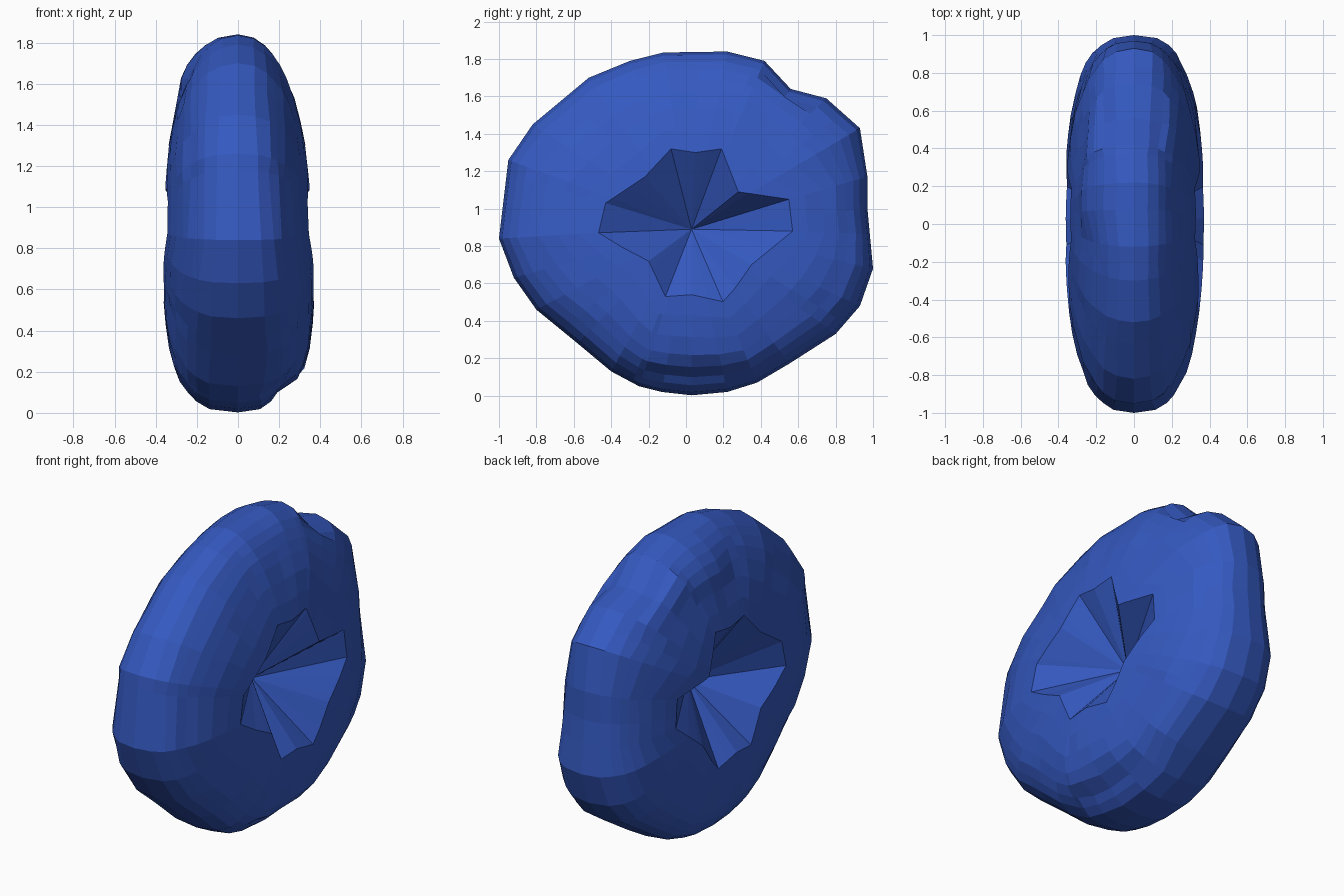
import bpy, bmesh, math, random

if "Cube" in bpy.data.objects:
    bpy.data.objects.remove(bpy.data.objects["Cube"])

random.seed(4)
CY, CZ = 0.03, 0.9
TAU = 2 * math.pi

# side outline and star-shaped pit rim, as (y, z) points
NOTCH = (.56, 1.64)
outline = [(.97, 1.0), (.97, 1.2), (.93, 1.43), (.75, 1.59), NOTCH, (.42, 1.79),
           (.22, 1.84), (-.12, 1.835), (-.3, 1.79), (-.52, 1.7), (-.82, 1.45), (-.95, 1.26),
           (-1, .84), (-.92, .63), (-.8, .46), (-.58, .28), (-.4, .13), (-.25, .05),
           (-.13, .02), (.05, 0), (.22, .02), (.38, .07), (.55, .17), (.8, .33),
           (.93, .48), (1, .68)]
star = [(.55, 1.05), (.28, 1.09), (.19, 1.32), (.05, 1.30), (-.08, 1.32), (-.22, 1.17),
        (-.43, 1.03), (-.47, .86), (-.2, .72), (-.11, .53), (.03, .54), (.21, .5),
        (.35, .7), (.57, .88)]


def polar(points):
    return sorted((math.atan2(z - CZ, y - CY) % TAU, math.hypot(y - CY, z - CZ))
                  for y, z in points)


def radius(table, a):
    """Radius where a ray at angle a meets the closed polygon."""
    ext = [(table[-1][0] - TAU, table[-1][1])] + table + [(table[0][0] + TAU, table[0][1])]
    for (a0, r0), (a1, r1) in zip(ext, ext[1:]):
        if a0 <= a <= a1:
            return r0 * r1 * math.sin(a1 - a0) / (
                r0 * math.sin(a - a0) + r1 * math.sin(a1 - a))


def clamp(v):
    return max(0.0, min(1.0, v))


out_t, star_t = polar(outline), polar(star)
wall_t = polar([p for p in outline if p != NOTCH])   # side walls skip the tread notch
angles = []
for a in sorted([p[0] for p in out_t] + [p[0] for p in star_t]):
    if not angles or a - angles[-1] > 0.035:
        angles.append(a)


def half_width(f, y, z, side):
    """Rounded cross-section, wider low down, with folds at top and bottom."""
    p = 2.6 - 0.4 * (z - 0.9)
    w = 0.365 * max(0, 1 - f ** p) ** (1 / p)
    w *= 1 - (0.13 if side > 0 else 0.06) * (z - 0.9)
    if side > 0:
        w *= 1 - 0.25 * clamp((0.17 - z) / 0.05)
    elif y > 0:
        w *= 1 + 0.2 * clamp((z - 1.5) / 0.2)
    return w


bm = bmesh.new()
n = len(angles)
steps = [0, .2, .42, .6, .72, .82, .9, .97]


def ring(side, s):
    verts = []
    for a in angles:
        R = radius(out_t if s > .85 else wall_t, a)
        r0 = radius(star_t, a)
        r = r0 + (R - r0) * s
        y, z = CY + r * math.cos(a), CZ + r * math.sin(a)
        x = side * half_width(r / R, y, z, side) if s < 1 else 0
        if 0.3 < s < 1:
            x += random.uniform(-.006, .006)
        verts.append(bm.verts.new((x, y, z)))
    return verts


# rings from the right pit rim over the tread to the left pit rim
rings = [ring(1, s) for s in steps] + [ring(0, 1)] + [ring(-1, s) for s in reversed(steps)]
for A, B in zip(rings, rings[1:]):
    for i in range(n):
        j = (i + 1) % n
        bm.faces.new((A[i], A[j], B[j], B[i]))
# sunken hub pits on both sides
for R, x in ((rings[0], 0.07), (rings[-1], -0.03)):
    hub = bm.verts.new((x, CY, CZ - .01))
    for i in range(n):
        bm.faces.new((hub, R[i], R[(i + 1) % n]))
bmesh.ops.recalc_face_normals(bm, faces=bm.faces[:])

mesh = bpy.data.meshes.new("tyre")
bm.to_mesh(mesh)
bm.free()
tyre = bpy.data.objects.new("tyre", mesh)
bpy.context.collection.objects.link(tyre)

blue = bpy.data.materials.new("blue")
blue.diffuse_color = (0.035, 0.1, 0.53, 1)
blue.use_nodes = True
blue.node_tree.nodes["Principled BSDF"].inputs["Base Color"].default_value = blue.diffuse_color
mesh.materials.append(blue)
